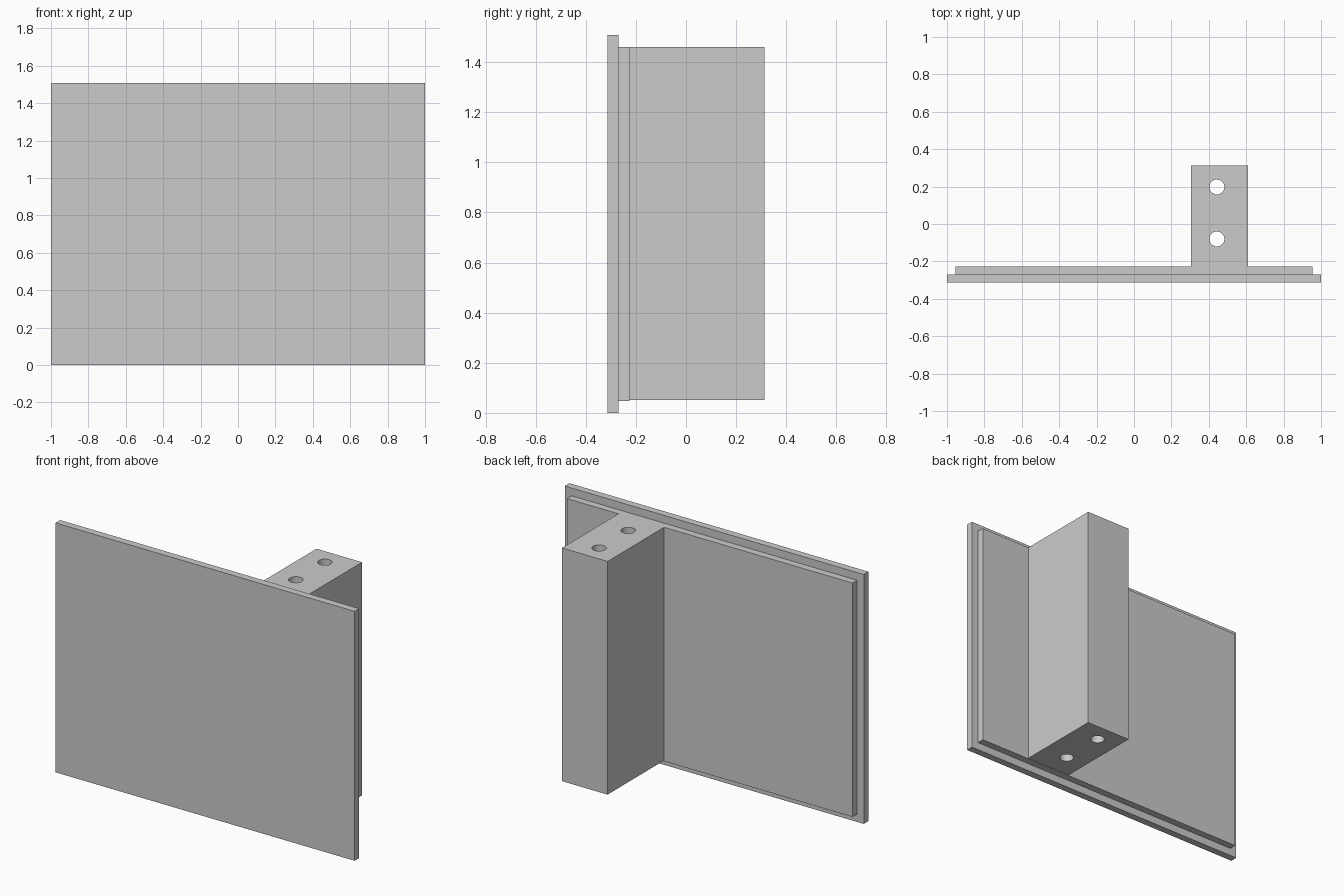
import bpy
from mathutils import Vector

if "Cube" in bpy.data.objects:
    bpy.data.objects.remove(bpy.data.objects["Cube"])


def box(name, lo, hi):
    """Axis-aligned box between two corners."""
    lo, hi = Vector(lo), Vector(hi)
    bpy.ops.mesh.primitive_cube_add(size=1, location=(lo + hi) / 2)
    ob = bpy.context.object
    ob.name = name
    ob.scale = hi - lo
    bpy.ops.object.transform_apply(location=False, rotation=False, scale=True)
    return ob


# Front plate and the smaller raised panel behind it
box("front_plate", (-1, -0.314, 0), (1, -0.27, 1.508))
box("back_panel", (-0.955, -0.27, 0.047), (0.955, -0.226, 1.461))

# Upright block on the back of the panel
block = box("mounting_block", (0.305, -0.226, 0.051), (0.61, 0.314, 1.461))

# Two vertical holes right through the block
for i, y in enumerate((-0.08, 0.198)):
    bpy.ops.mesh.primitive_cylinder_add(vertices=32, radius=0.04, depth=2,
                                        location=(0.443, y, 0.756))
    cutter = bpy.context.object
    cutter.name = f"hole_cutter_{i + 1}"
    cutter.hide_render = True
    cutter.display_type = 'WIRE'
    cut = block.modifiers.new(f"hole_{i + 1}", 'BOOLEAN')
    cut.operation = 'DIFFERENCE'
    cut.solver = 'EXACT'
    cut.object = cutter
    bpy.ops.object.select_all(action='DESELECT')
    block.select_set(True)
    bpy.context.view_layer.objects.active = block
    bpy.ops.object.modifier_apply(modifier=cut.name)
    bpy.data.objects.remove(cutter)

# Smooth hole walls, crisp box edges
bpy.ops.object.shade_smooth_by_angle()
